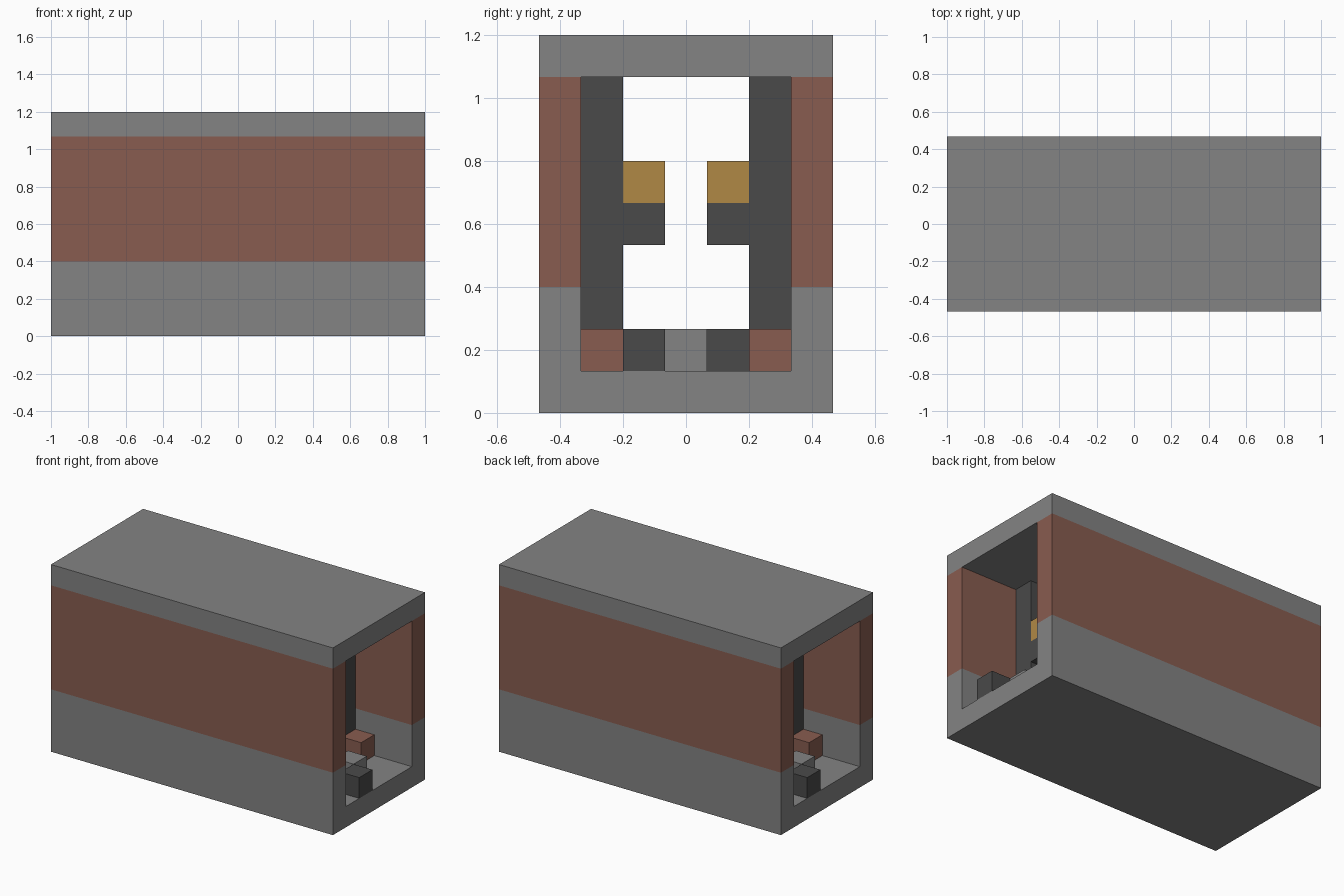
import bpy
import bmesh
from mathutils import Vector

cube = bpy.data.objects.get("Cube")
if cube:
    bpy.data.objects.remove(cube, do_unlink=True)

U = 2 / 15  # one block of the grid


def material(name, rgb):
    mat = bpy.data.materials.new(name)
    mat.use_nodes = True
    color = (*rgb, 1)
    mat.diffuse_color = color
    mat.node_tree.nodes["Principled BSDF"].inputs["Base Color"].default_value = color
    return mat


stone = material("grey_stone", (0.227, 0.227, 0.227))
brick = material("red_brown_brick", (0.246, 0.107, 0.08))
dark = material("dark_stone", (0.068, 0.068, 0.068))
gold = material("gold_flame", (0.434, 0.246, 0.06))

SIDES = {"-x": (-1, 0, 0), "+x": (1, 0, 0), "-y": (0, -1, 0),
         "+y": (0, 1, 0), "-z": (0, 0, -1), "+z": (0, 0, 1)}


def box(name, xs, ys, zs, mat, skip=()):
    """Box spanning ranges in block units, without the sides that touch a neighbour."""
    bm = bmesh.new()
    bmesh.ops.create_cube(bm, size=1)
    bm.normal_update()
    hidden = [Vector(SIDES[s]) for s in skip]
    gone = [f for f in bm.faces if any(f.normal.dot(h) > 0.9 for h in hidden)]
    bmesh.ops.delete(bm, geom=gone, context="FACES")
    spans = (xs, ys, zs)
    for v in bm.verts:
        v.co = [U * (a + (b - a) * (c + 0.5)) for (a, b), c in zip(spans, v.co)]
    mesh = bpy.data.meshes.new(name)
    bm.to_mesh(mesh)
    bm.free()
    mesh.materials.append(mat)
    obj = bpy.data.objects.new(name, mesh)
    bpy.context.collection.objects.link(obj)
    return obj


def mirrored(side, a, b):
    return tuple(sorted((side * a, side * b)))


# Tunnel shell
LENGTH = (-7.5, 7.5)
box("floor", LENGTH, (-2.5, 2.5), (0, 1), stone, ("-y", "+y"))
box("roof", LENGTH, (-3.5, 3.5), (8, 9), stone)

for side, label, outward in ((-1, "front", "-y"), (1, "back", "+y")):
    wall = mirrored(side, 2.5, 3.5)
    box(label + "_wall_base", LENGTH, wall, (0, 3), stone, ("+z",))
    box(label + "_wall_panel", LENGTH, wall, (3, 8), brick, ("-z", "+z"))

    # Pillars on brick footings, each carrying a torch
    inward = "+y" if side < 0 else "-y"
    for i, x in enumerate((-4, 0, 4)):
        tag = f"{label}_{i + 1}"
        row = mirrored(side, 1.5, 2.5)
        core = (x - 0.5, x + 0.5)
        box("footing_" + tag, (x - 1.5, x + 1.5), row, (1, 2), brick, ("-z", outward))
        box("pillar_" + tag, core, row, (2, 8), dark, ("-z", "+z", outward))
        arm = mirrored(side, 0.5, 1.5)
        box("torch_holder_" + tag, core, arm, (4, 5), dark, ("+z", outward))
        box("torch_flame_" + tag, core, arm, (5, 6), gold, ("-z", outward))

# Stepping blocks winding along the floor, alike from both ends
for x in range(-7, 8):
    y = 0
    if x % 2:
        sway = -1 if abs(x) % 4 == 2 or abs(x) in (6, 2) else 1
        y = 0 if x == 0 else sway
        if x > 0:
            y = 1 if x == 4 else -1
        else:
            y = -1 if x == -4 else 1
    mat = dark if y else stone
    box(f"stepping_block_{x + 8}", (x - 0.5, x + 0.5), (y - 0.5, y + 0.5), (1, 2), mat, ("-z",))
